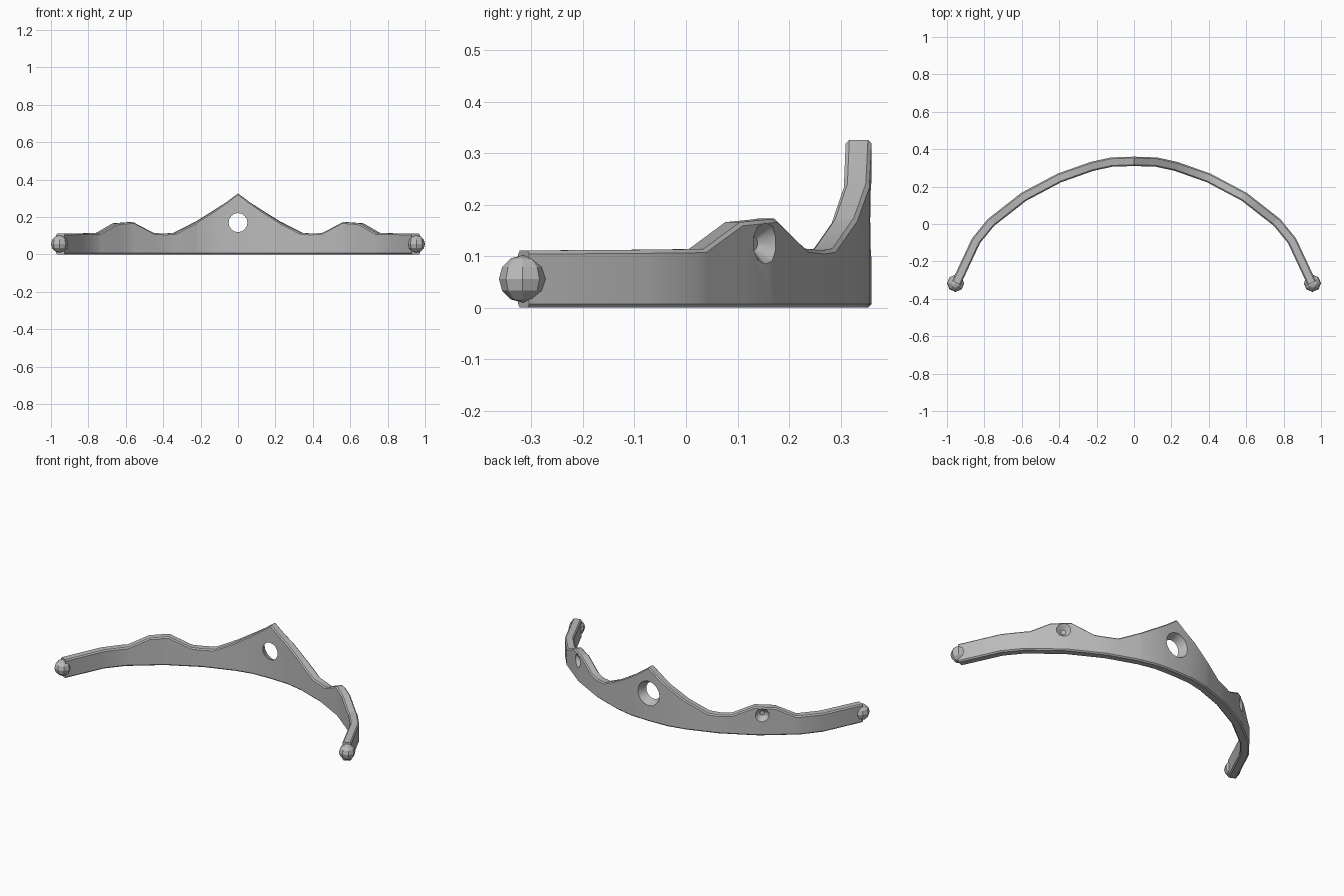
import bpy, bmesh, math
from mathutils import Vector

cube = bpy.data.objects.get("Cube")
if cube:
    bpy.data.objects.remove(cube, do_unlink=True)

GREY = (0.5, 0.5, 0.5, 1.0)
metal = bpy.data.materials.new("plain_grey")
metal.use_nodes = True
metal.diffuse_color = GREY
metal.node_tree.nodes["Principled BSDF"].inputs["Base Color"].default_value = GREY

HALF = 0.025      # half the band thickness
EDGE = 0.007      # chamfer along the band edges

# Half of the band: curve seen from above, and height of the upper edge along x
PLAN = [(0, .335), (.12, .331), (.225, .308), (.4, .246), (.59, .145),
        (.765, .008), (.845, -.09), (.95, -.315)]
CREST = [(0, .326), (.06, .281), (.12, .24), (.23, .171), (.34, .115), (.4, .111),
         (.46, .115), (.57, .173), (.66, .166), (.75, .114), (.95, .111)]


def sample(points, x):
    for (x0, y0), (x1, y1) in zip(points, points[1:]):
        if x <= x1:
            return y0 + (y1 - y0) * (x - x0) / (x1 - x0)
    return points[-1][1]


def finish(name, bm):
    bmesh.ops.recalc_face_normals(bm, faces=bm.faces)
    mesh = bpy.data.meshes.new(name)
    bm.to_mesh(mesh)
    bm.free()
    obj = bpy.data.objects.new(name, mesh)
    obj.data.materials.append(metal)
    bpy.context.collection.objects.link(obj)
    return obj


def make_band():
    half_xs = sorted({x for x, _ in PLAN + CREST})
    xs = [-x for x in reversed(half_xs[1:])] + half_xs
    path = [Vector((x, sample(PLAN, abs(x)), 0)) for x in xs]
    bm = bmesh.new()
    rings = []
    for i, p in enumerate(path):
        along = (path[min(i + 1, len(path) - 1)] - path[max(i - 1, 0)]).normalized()
        outward = Vector((-along.y, along.x, 0))
        top = sample(CREST, abs(p.x))
        low = 0.0
        section = [(-HALF, low + EDGE), (-HALF + EDGE, low), (HALF - EDGE, low),
                   (HALF, low + EDGE), (HALF, top - EDGE), (HALF - EDGE, top),
                   (-HALF + EDGE, top), (-HALF, top - EDGE)]
        rings.append([bm.verts.new(p + outward * o + Vector((0, 0, z))) for o, z in section])
    for a, b in zip(rings, rings[1:]):
        for k in range(len(a)):
            n = (k + 1) % len(a)
            bm.faces.new((a[k], a[n], b[n], b[k]))
    bm.faces.new(rings[0])
    bm.faces.new(rings[-1])
    return finish("tiara_band", bm)


def cut_cone(target, centre, direction, r_inner, r_outer, depth, sides):
    bm = bmesh.new()
    bmesh.ops.create_cone(bm, cap_ends=True, segments=sides,
                          radius1=r_inner, radius2=r_outer, depth=depth)
    cutter = finish("socket_cutter", bm)
    cutter.hide_render = True
    cutter.rotation_mode = 'QUATERNION'
    cutter.rotation_quaternion = Vector(direction).to_track_quat('Z', 'Y')
    cutter.location = centre
    bpy.context.view_layer.update()
    mod = target.modifiers.new("socket", 'BOOLEAN')
    mod.operation = 'DIFFERENCE'
    mod.solver = 'EXACT'
    mod.object = cutter
    select(target)
    bpy.ops.object.modifier_apply(modifier=mod.name)
    bpy.data.objects.remove(cutter, do_unlink=True)


def select(obj):
    bpy.ops.object.select_all(action='DESELECT')
    obj.select_set(True)
    bpy.context.view_layer.objects.active = obj


band = make_band()

# Countersunk hole through the central peak
cut_cone(band, (0, .335, .17), (0, 1, 0), .042, .083, .09, 16)

# Shallow jewel sockets on the outside of the side crests
for side in (-1, 1):
    out = Vector((side * .58, .81, 0)).normalized()
    mid = Vector((side * .605, sample(PLAN, .605), .125))
    cut_cone(band, mid + out * .017, out, .014, .052, .04, 10)

select(band)
bpy.ops.object.shade_smooth_by_angle(angle=math.radians(30))

# Faceted beads closing both ends
for side, label in ((1, "left"), (-1, "right")):
    bm = bmesh.new()
    bmesh.ops.create_uvsphere(bm, u_segments=8, v_segments=6, radius=.046)
    bead = finish(label + "_end_bead", bm)
    bead.location = (side * .954, -.317, .056)
